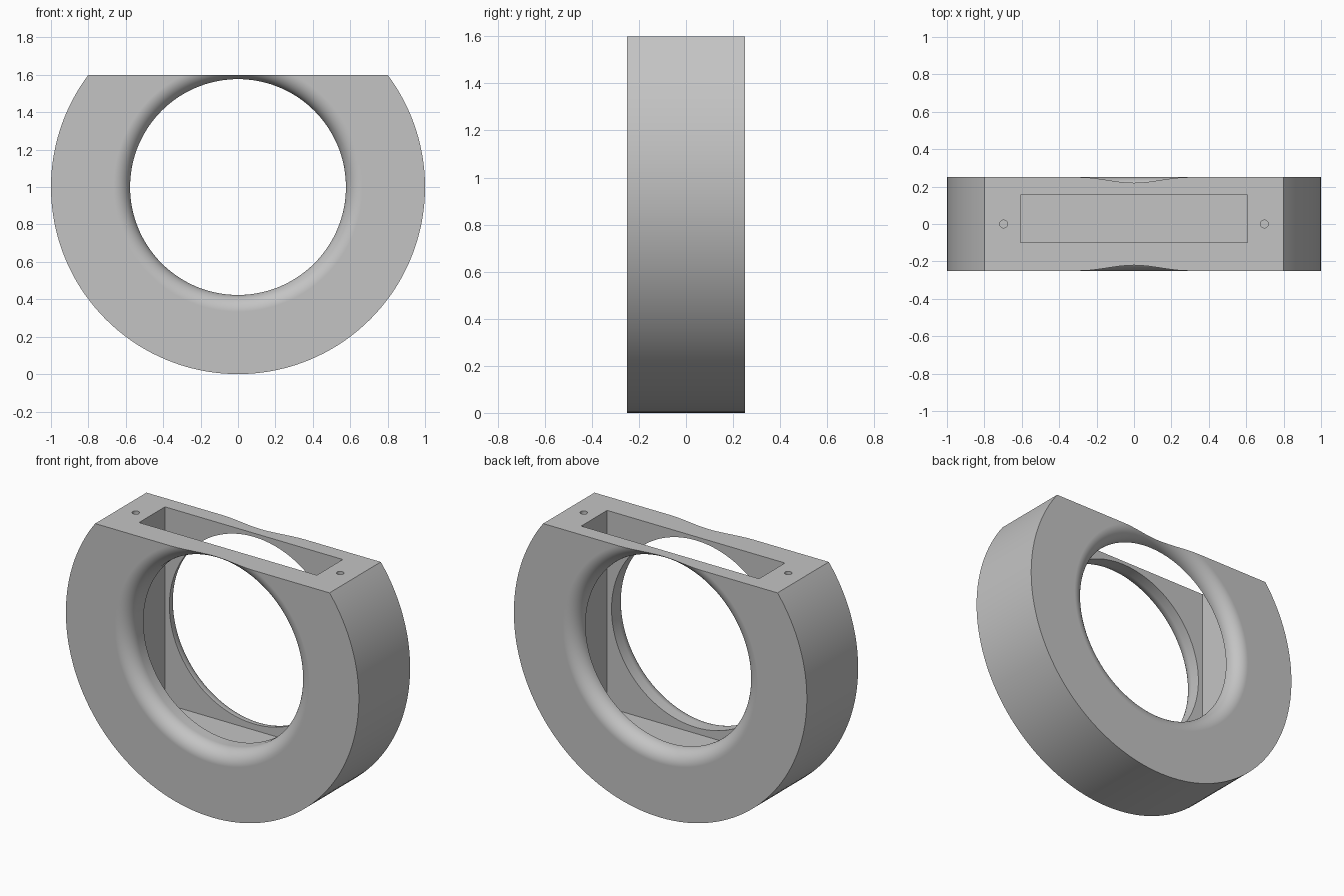
import bpy
import bmesh
import math
from mathutils import Matrix, Vector

cube = bpy.data.objects.get("Cube")
if cube:
    bpy.data.objects.remove(cube, do_unlink=True)

OUTER, HOLE, FILLET = 1.0, 0.577, 0.089
HALF_DEPTH, TOP, CENTRE = 0.25, 1.6, 1.0
SEGMENTS = 144

grey = bpy.data.materials.new("plain grey")
grey.use_nodes = True
colour = (0.55, 0.55, 0.55, 1)
grey.diffuse_color = colour
grey.node_tree.nodes["Principled BSDF"].inputs["Base Color"].default_value = colour


def add_object(name, bm):
    bmesh.ops.recalc_face_normals(bm, faces=bm.faces)
    mesh = bpy.data.meshes.new(name)
    bm.to_mesh(mesh)
    bm.free()
    mesh.materials.append(grey)
    obj = bpy.data.objects.new(name, mesh)
    bpy.context.collection.objects.link(obj)
    return obj


def box(name, low, high):
    low, high = Vector(low), Vector(high)
    bm = bmesh.new()
    bmesh.ops.create_cube(bm, size=1, matrix=Matrix.Translation((low + high) / 2)
                          @ Matrix.Diagonal((*(high - low), 1)))
    return add_object(name, bm)


def pin(name, x, radius, depth):
    bm = bmesh.new()
    bmesh.ops.create_cone(bm, cap_ends=True, segments=32, radius1=radius, radius2=radius,
                          depth=depth * 2, matrix=Matrix.Translation((x, 0, TOP)))
    return add_object(name, bm)


def cut(target, cutter):
    cutter.hide_render = True
    mod = target.modifiers.new("cut", 'BOOLEAN')
    mod.operation, mod.solver, mod.object = 'DIFFERENCE', 'EXACT', cutter
    bpy.context.view_layer.objects.active = target
    bpy.ops.object.modifier_apply(modifier=mod.name)
    bpy.data.objects.remove(cutter, do_unlink=True)


# Ring section: square rim, rounded lips on both sides of the bore
front = []
for i in range(13):
    a = math.radians(90 * i / 12)
    front.append((HOLE + FILLET * (1 - math.sin(a)),
                  -HALF_DEPTH + FILLET * (1 - math.cos(a))))
profile = [(OUTER, -HALF_DEPTH)] + front
profile += [(r, -y) for r, y in reversed(profile)]

# Ring body, turned around the depth axis
bm = bmesh.new()
loops = []
for s in range(SEGMENTS):
    t = math.tau * s / SEGMENTS
    loops.append([bm.verts.new((r * math.cos(t), y, CENTRE + r * math.sin(t)))
                  for r, y in profile])
for s in range(SEGMENTS):
    a, b = loops[s], loops[(s + 1) % SEGMENTS]
    for i in range(len(profile)):
        j = (i + 1) % len(profile)
        bm.faces.new((a[i], a[j], b[j], b[i]))
body = add_object("ring_body", bm)

# Flat top, rectangular pocket and two screw holes
cut(body, box("top_cutter", (-2, -1, TOP), (2, 1, 3)))
cut(body, box("pocket_cutter", (-0.607, -0.098, 0.385), (0.607, 0.155, 2)))
for side in (-1, 1):
    cut(body, pin("screw_hole_cutter", side * 0.697, 0.021, 0.2))

# Smooth curves with crisp edges
bpy.ops.object.select_all(action='DESELECT')
body.select_set(True)
bpy.context.view_layer.objects.active = body
bpy.ops.object.shade_smooth_by_angle(angle=math.radians(30))
normals = body.modifiers.new("flat_face_normals", 'WEIGHTED_NORMAL')
normals.keep_sharp = True
